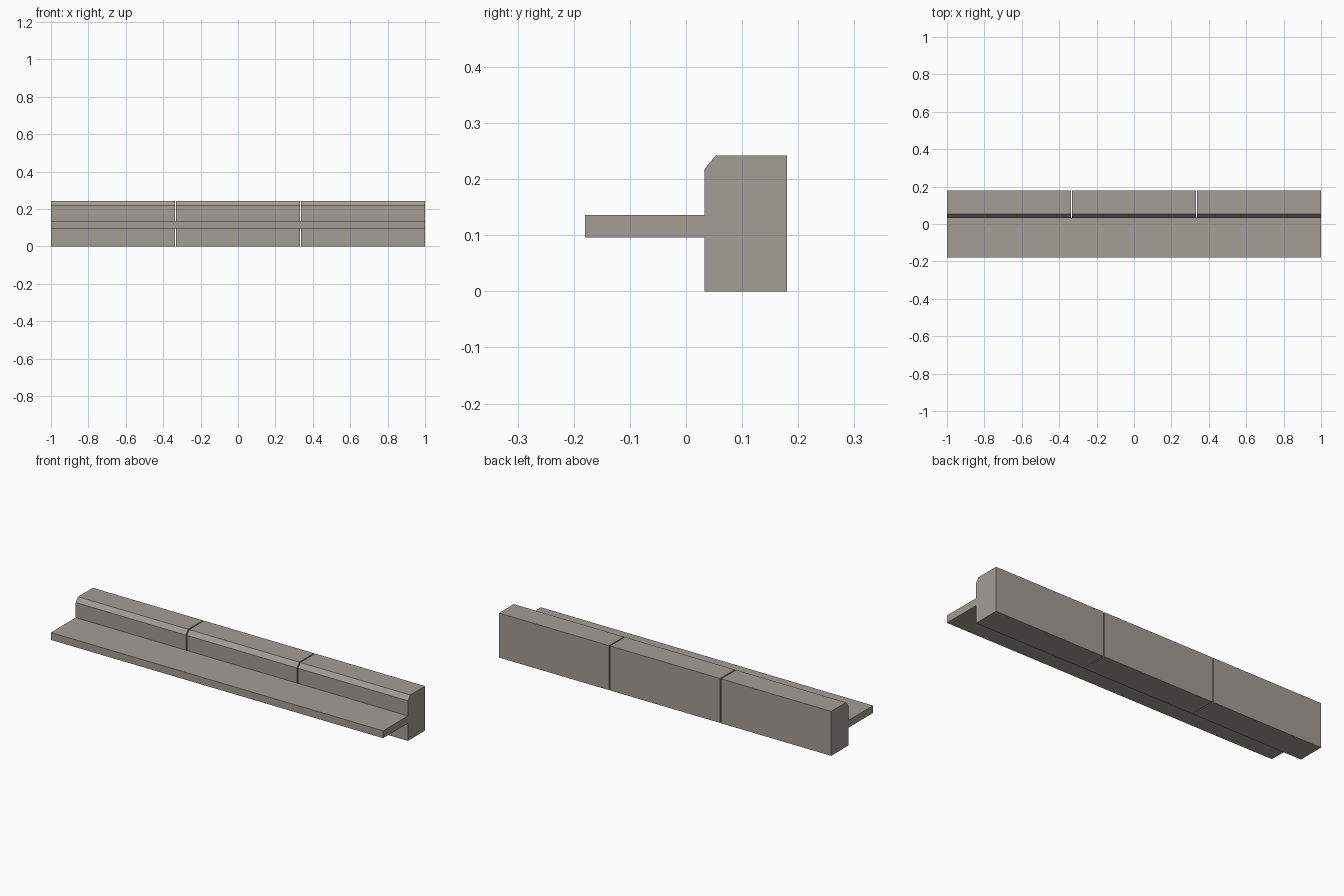
import bpy, bmesh

if "Cube" in bpy.data.objects:
    bpy.data.objects.remove(bpy.data.objects["Cube"])

# One concrete colour for everything
concrete = bpy.data.materials.new("concrete grey")
concrete.diffuse_color = (0.36, 0.34, 0.305, 1)
concrete.use_nodes = True
concrete.node_tree.nodes["Principled BSDF"].inputs["Base Color"].default_value = concrete.diffuse_color


def extrude_profile(name, profile, x0, x1):
    """Sweep a closed (y, z) profile along x from x0 to x1."""
    bm = bmesh.new()
    face = bm.faces.new([bm.verts.new((x0, y, z)) for y, z in profile])
    moved = bmesh.ops.extrude_face_region(bm, geom=[face], use_keep_orig=True)["geom"]
    bmesh.ops.translate(bm, vec=(x1 - x0, 0, 0),
                        verts=[v for v in moved if isinstance(v, bmesh.types.BMVert)])
    bmesh.ops.recalc_face_normals(bm, faces=bm.faces)
    mesh = bpy.data.meshes.new(name)
    bm.to_mesh(mesh)
    bm.free()
    mesh.materials.append(concrete)
    obj = bpy.data.objects.new(name, mesh)
    bpy.context.collection.objects.link(obj)
    return obj


# Three kerb stones with a chamfered front edge and thin joints between them
kerb = [(0.033, 0), (0.18, 0), (0.18, 0.242), (0.053, 0.242), (0.033, 0.218)]
joint = 0.006
length = (2 - 2 * joint) / 3
for i in range(3):
    start = -1 + i * (length + joint)
    extrude_profile(f"kerb_stone_{i + 1}", kerb, start, start + length)

# Flat gutter slab running along the front
gutter = [(-0.18, 0.096), (0.033, 0.096), (0.033, 0.136), (-0.18, 0.136)]
extrude_profile("gutter_slab", gutter, -1, 1)
